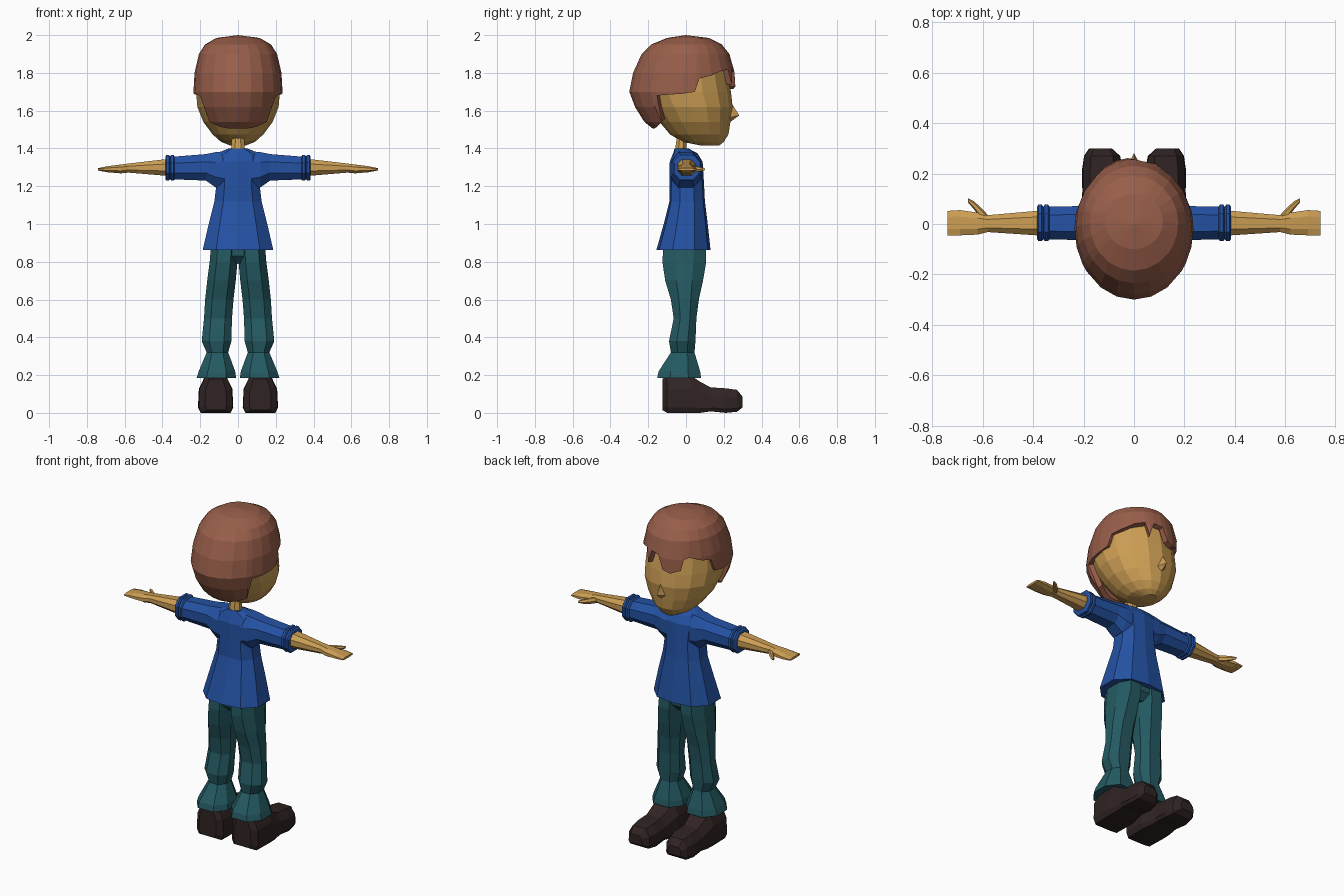
import bpy, bmesh, math


def material(name, r, g, b):
    lin = [((c / 255 + 0.055) / 1.055) ** 2.4 for c in (r, g, b)]
    m = bpy.data.materials.new(name)
    m.diffuse_color = (*lin, 1)
    return m


SKIN = material("tan skin", 204, 158, 84)
HAIR = material("brown hair", 152, 94, 74)
SHIRT = material("blue cloth", 36, 82, 164)
TROUSER = material("teal cloth", 36, 90, 98)
LEATHER = material("dark leather", 48, 35, 35)


def finish(name, bm, mat, mirror=False):
    bmesh.ops.remove_doubles(bm, verts=bm.verts, dist=0.0005)
    bmesh.ops.recalc_face_normals(bm, faces=bm.faces)
    me = bpy.data.meshes.new(name)
    bm.to_mesh(me)
    bm.free()
    me.materials.append(mat)
    ob = bpy.data.objects.new(name, me)
    bpy.context.collection.objects.link(ob)
    if mirror:
        ob.modifiers.new("Mirror", 'MIRROR')
    return ob


def skin_rings(rings, caps=True):
    bm = bmesh.new()
    vs = [[bm.verts.new(p) for p in r] for r in rings]
    n = len(vs[0])
    for a, b in zip(vs, vs[1:]):
        for i in range(n):
            j = (i + 1) % n
            bm.faces.new((a[i], a[j], b[j], b[i]))
    if caps:
        bm.faces.new(vs[0])
        bm.faces.new(vs[-1])
    return bm


def circle(n, turn=0.0):
    return [(math.cos(math.tau * (i + turn) / n), math.sin(math.tau * (i + turn) / n)) for i in range(n)]


def loft(name, axis, rows, shape, mat, mirror=False):
    """Each row: position on the axis, then low/high extents on the other two axes."""
    rings = []
    for p, u0, u1, v0, v1 in rows:
        ring = []
        for a, b in shape:
            u = (u0 + u1) / 2 + a * (u1 - u0) / 2
            v = (v0 + v1) / 2 + b * (v1 - v0) / 2
            ring.append({'x': (p, u, v), 'y': (u, p, v), 'z': (u, v, p)}[axis])
        rings.append(ring)
    return finish(name, skin_rings(rings), mat, mirror)


OCT = [(1, .42), (.5, 1), (-.5, 1), (-1, .42), (-1, -.42), (-.5, -1), (.5, -1), (1, -.42)]
BODY = [(1, .4), (.62, .9), (0, 1), (-.62, .9), (-1, .4), (-1, -.4), (-.62, -.9), (0, -1), (.62, -.9), (1, -.4)]
SHOE = [(.85, -1), (1, -.7), (.95, .3), (.6, 1), (-.6, 1), (-.95, .3), (-1, -.7), (-.85, -1)]


def sym(rows):
    return [(z, -h, h, b, f) for z, h, b, f in rows]


# head, nose and neck
loft("head", 'z', sym([
    (1.415, .04, .08, .175), (1.435, .09, -.02, .20), (1.475, .135, -.085, .225),
    (1.54, .183, -.14, .235), (1.62, .215, -.20, .247), (1.70, .222, -.25, .238),
    (1.80, .215, -.24, .218), (1.90, .18, -.20, .19), (1.96, .09, -.10, .10)]),
    circle(16), SKIN)
bm = bmesh.new()
for p in [(.032, .22, 1.56), (-.032, .22, 1.56), (0, .235, 1.65), (0, .22, 1.53), (0, .282, 1.575)]:
    bm.verts.new(p)
bmesh.ops.convex_hull(bm, input=bm.verts)
finish("nose", bm, SKIN)
loft("neck", 'z', [(1.36, -.04, .04, -.065, .005), (1.50, -.036, .036, -.045, .005)], circle(8, .5), SKIN)

# hair cap: shell following a profile, each column ending at the hairline
PROFILE = [(2.0, 0, 0, 0), (1.985, .115, -.10, .12), (1.95, .175, -.185, .19), (1.90, .207, -.235, .23),
           (1.80, .23, -.28, .258), (1.70, .236, -.30, .265), (1.62, .225, -.27, .262),
           (1.54, .19, -.22, .24), (1.50, .165, -.17, .22)]


def hair_point(angle, z):
    for a, b in zip(PROFILE, PROFILE[1:]):
        if z >= b[0] - 1e-6:
            t = (a[0] - z) / (a[0] - b[0])
            h, yb, yf = [p + (q - p) * t for p, q in zip(a[1:], b[1:])]
            return (h * math.cos(angle), (yb + yf) / 2 + (yf - yb) / 2 * math.sin(angle), z)


side = [(-90, 1.505), (-73, 1.505), (-56, 1.515), (-37, 1.54), (-30, 1.68), (-15, 1.685),
        (0, 1.69), (13, 1.70), (18, 1.77), (32, 1.785), (48, 1.81)]
fringe = [(62, 1.82), (68, 1.74), (75, 1.82), (88, 1.81), (96, 1.73), (107, 1.715), (121, 1.735), (125, 1.80)]
columns = side + fringe + [(180 - a, z) for a, z in reversed(side[1:])]
levels = [2.0, 1.985, 1.95, 1.90, 1.85, 1.80, 1.75, 1.70, 1.62, 1.54, 1.505]
hair = finish("hair", skin_rings([[hair_point(math.radians(a), max(z, end)) for a, end in columns]
                                  for z in levels], caps=False), HAIR)
shell = hair.modifiers.new("Thickness", 'SOLIDIFY')
shell.thickness = .03
shell.offset = -1

# shirt body, sleeves and rolled cuffs
loft("shirt", 'z', sym([
    (.862, .187, -.157, .13), (1.0, .155, -.118, .115), (1.12, .125, -.088, .10),
    (1.22, .113, -.087, .095), (1.33, .125, -.086, .088), (1.375, .11, -.068, .06),
    (1.40, .05, -.06, .012)]), BODY, SHIRT)
loft("sleeve", 'x', [(.07, -.08, .08, 1.18, 1.385), (.12, -.078, .078, 1.195, 1.38),
                     (.17, -.065, .072, 1.23, 1.37), (.36, -.06, .068, 1.237, 1.355)], OCT, SHIRT, True)
for i in range(2):
    x = .335 + i * .025
    loft("sleeve_cuff", 'x', [(x, -.06, .068, 1.238, 1.357), (x + .006, -.068, .077, 1.229, 1.366),
                              (x + .019, -.068, .077, 1.229, 1.366), (x + .025, -.06, .068, 1.238, 1.357)],
         OCT, SHIRT, True)

# arm with mitten hand, and thumb
loft("arm", 'x', [(.34, -.048, .056, 1.252, 1.348), (.58, -.032, .035, 1.272, 1.32),
                  (.62, -.042, .045, 1.268, 1.315), (.69, -.045, .055, 1.274, 1.306),
                  (.74, -.045, .052, 1.283, 1.296)], OCT, SKIN, True)
loft("thumb", 'x', [(.58, .0, .036, 1.275, 1.312), (.61, .025, .068, 1.272, 1.308),
                    (.635, .058, .09, 1.276, 1.303), (.658, .085, .102, 1.283, 1.297)],
     circle(6), SKIN, True)

# trousers
loft("trouser_leg", 'z', [
    (.88, .0, .143, -.12, .105), (.80, .003, .15, -.125, .107), (.70, .012, .163, -.11, .09),
    (.60, .024, .174, -.08, .068), (.50, .032, .18, -.065, .055), (.38, .035, .192, -.09, .05),
    (.32, .052, .166, -.08, .045), (.22, .015, .208, -.145, .075), (.185, .01, .219, -.152, .08)],
    OCT, TROUSER, True)
loft("trouser_seat", 'z', sym([(.79, .02, -.07, .06), (.83, .09, -.11, .095), (.90, .135, -.115, .10)]),
     OCT, TROUSER)

# shoes, toes turned slightly out
loft("shoe", 'y', [
    (-.125, .06, .175, .015, .18), (-.10, .028, .208, 0, .195), (.03, .025, .212, 0, .195),
    (.075, .035, .208, 0, .165), (.13, .045, .205, .008, .135), (.21, .043, .207, 0, .13),
    (.27, .055, .198, .006, .122), (.30, .088, .178, .03, .085)], SHOE, LEATHER, True)
